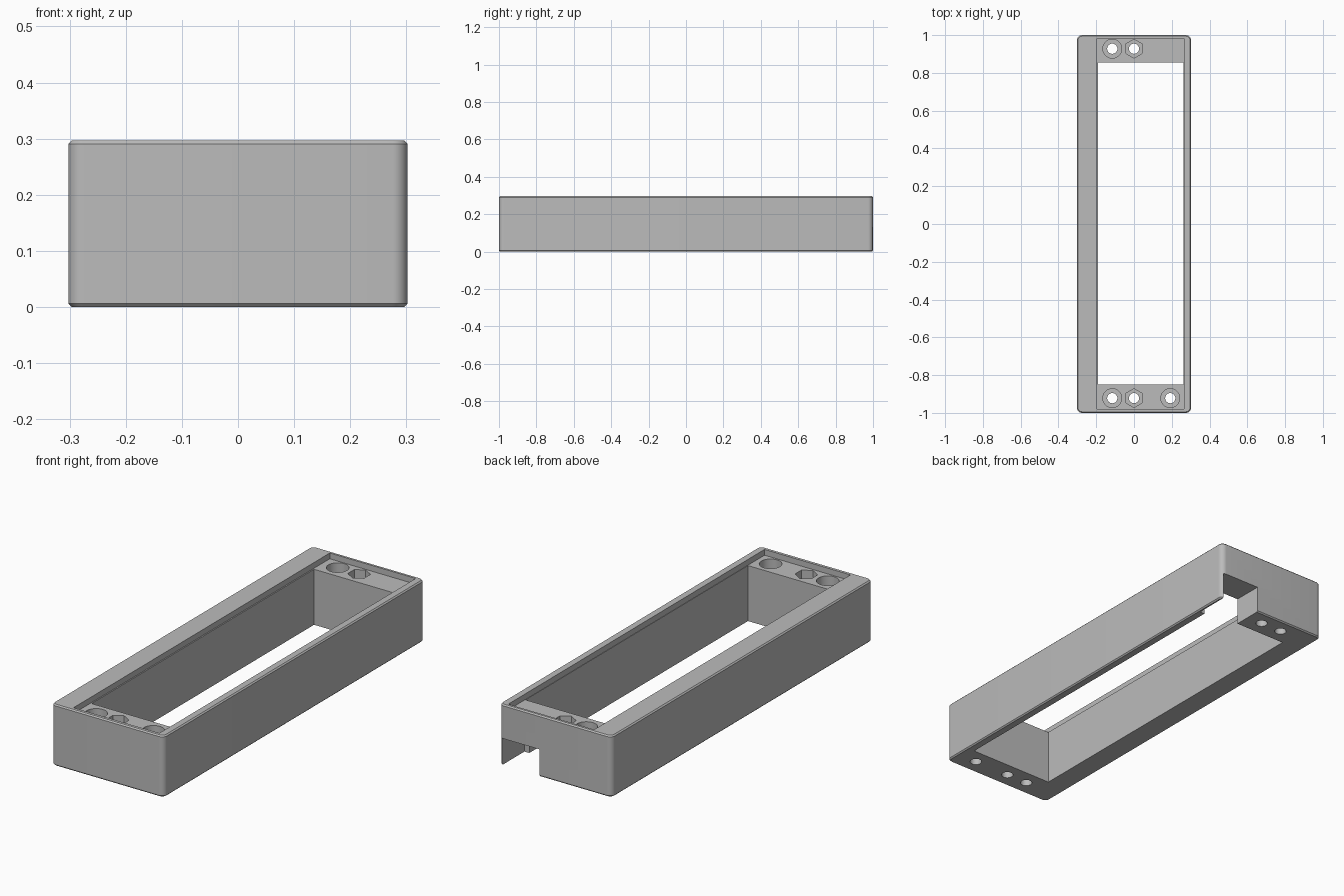
import bpy
import bmesh
from math import cos, sin, pi, radians

cube = bpy.data.objects.get("Cube")
if cube:
    bpy.data.objects.remove(cube, do_unlink=True)

HALF_X, HALF_Y, HEIGHT = 0.302, 1.0, 0.297
CORNER, CHAMFER = 0.027, 0.006
FLOOR = HEIGHT - 0.028

grey = bpy.data.materials.new("plain grey")
grey.use_nodes = True
colour = (0.5, 0.5, 0.5, 1)
grey.diffuse_color = colour
grey.node_tree.nodes["Principled BSDF"].inputs["Base Color"].default_value = colour


def make_object(name, bm):
    bmesh.ops.recalc_face_normals(bm, faces=bm.faces)
    mesh = bpy.data.meshes.new(name)
    bm.to_mesh(mesh)
    bm.free()
    mesh.materials.append(grey)
    obj = bpy.data.objects.new(name, mesh)
    bpy.context.collection.objects.link(obj)
    return obj


def loft(name, rings):
    """Skin a stack of matching closed rings and cap both ends."""
    bm = bmesh.new()
    loops = [[bm.verts.new(p) for p in ring] for ring in rings]
    n = len(loops[0])
    for low, high in zip(loops, loops[1:]):
        for i in range(n):
            j = (i + 1) % n
            bm.faces.new((low[i], low[j], high[j], high[i]))
    bm.faces.new(loops[0][::-1])
    bm.faces.new(loops[-1])
    return make_object(name, bm)


def rounded_ring(inset, z, steps=8):
    """Rounded rectangle outline at height z."""
    r = CORNER - inset
    ring = []
    for corner, (sx, sy) in enumerate([(1, 1), (-1, 1), (-1, -1), (1, -1)]):
        for k in range(steps + 1):
            a = (corner + k / steps) * pi / 2
            ring.append((sx * (HALF_X - CORNER) + r * cos(a),
                         sy * (HALF_Y - CORNER) + r * sin(a), z))
    return ring


def box(name, x, y, z):
    return loft(name, [[(x[0], y[0], h), (x[1], y[0], h),
                        (x[1], y[1], h), (x[0], y[1], h)] for h in z])


def prism(name, x, y, radius, sides, z):
    angles = [pi / 2 + 2 * pi * i / sides for i in range(sides)]
    return loft(name, [[(x + radius * cos(a), y + radius * sin(a), h)
                        for a in angles] for h in z])


# Outer block with rounded corners and chamfered rims
frame = loft("case_frame", [rounded_ring(CHAMFER, 0), rounded_ring(0, CHAMFER),
                            rounded_ring(0, HEIGHT - CHAMFER),
                            rounded_ring(CHAMFER, HEIGHT)])

# Panel recess, through opening and cable notch at the back
cutters = [
    box("recess_cutter", (-0.196, 0.265), (-0.98, 0.983), (FLOOR, 0.4)),
    box("opening_cutter", (-0.19, 0.263), (-0.85, 0.854), (-0.1, 0.4)),
    box("notch_cutter", (0.085, 0.289), (0.825, 1.1), (-0.1, 0.132)),
]

# Screw holes with round or hexagonal pockets
for x, y, sides in [(-0.115, -0.922, 32), (0, -0.922, 6), (0.192, -0.922, 32),
                    (-0.115, 0.928, 32), (0, 0.928, 6)]:
    cutters.append(prism("pocket_cutter", x, y, 0.05, sides, (FLOOR - 0.09, 0.35)))
    cutters.append(prism("hole_cutter", x, y, 0.027, 32, (-0.1, 0.36)))

for cutter in cutters:
    mod = frame.modifiers.new(cutter.name, 'BOOLEAN')
    mod.operation = 'DIFFERENCE'
    mod.solver = 'EXACT'
    mod.object = cutter

# Bake the cuts and discard the cutters
bpy.context.view_layer.update()
depsgraph = bpy.context.evaluated_depsgraph_get()
baked = bpy.data.meshes.new_from_object(frame.evaluated_get(depsgraph))
frame.modifiers.clear()
frame.data = baked
for cutter in cutters:
    bpy.data.objects.remove(cutter, do_unlink=True)

bpy.ops.object.select_all(action='DESELECT')
frame.select_set(True)
bpy.context.view_layer.objects.active = frame
bpy.ops.object.shade_smooth_by_angle(angle=radians(30))
